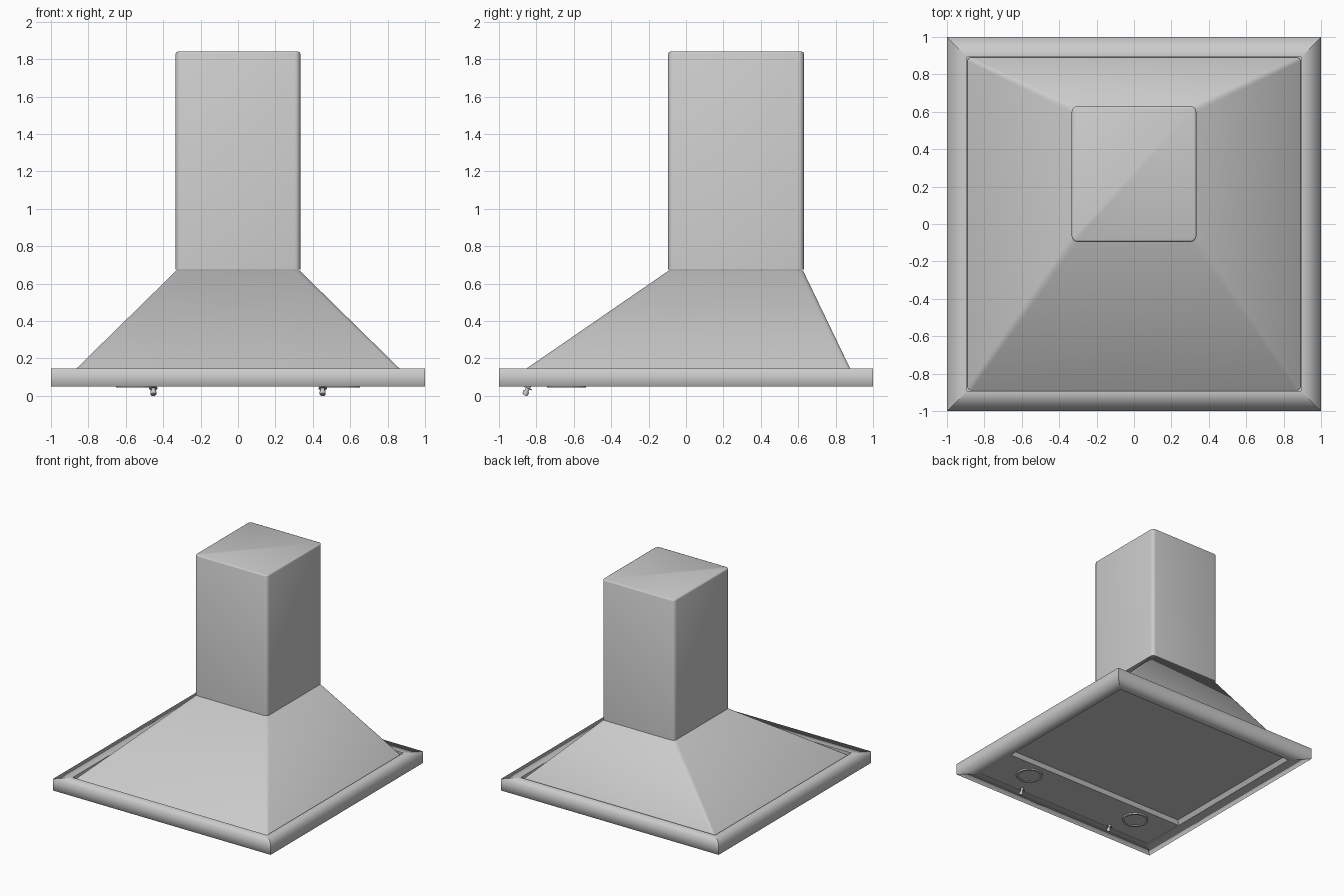
import bpy, bmesh, math
from mathutils import Matrix

cube = bpy.data.objects.get("Cube")
if cube:
    bpy.data.objects.remove(cube, do_unlink=True)

# One brushed-metal grey for everything
steel = bpy.data.materials.new("steel grey")
steel.use_nodes = True
steel.diffuse_color = (0.6, 0.6, 0.6, 1)
steel.node_tree.nodes["Principled BSDF"].inputs["Base Color"].default_value = (0.6, 0.6, 0.6, 1)


def finish(name, bm, angle=None):
    """Turn a bmesh into a smooth shaded object; angle limits the smoothing."""
    mesh = bpy.data.meshes.new(name)
    for f in bm.faces:
        f.smooth = True
    bm.to_mesh(mesh)
    bm.free()
    mesh.materials.append(steel)
    ob = bpy.data.objects.new(name, mesh)
    bpy.context.collection.objects.link(ob)
    if angle is not None:
        bpy.ops.object.select_all(action="DESELECT")
        ob.select_set(True)
        bpy.context.view_layer.objects.active = ob
        bpy.ops.object.shade_smooth_by_angle(angle=math.radians(angle))
    return ob


def rect(x, y0, y1, z, r=0.0, steps=4):
    """Counter-clockwise rectangle, with rounded corners when r > 0."""
    if r == 0:
        return [(x, y0, z), (x, y1, z), (-x, y1, z), (-x, y0, z)]
    pts = []
    corners = [(x - r, y0 + r), (x - r, y1 - r), (r - x, y1 - r), (r - x, y0 + r)]
    for i, (cx, cy) in enumerate(corners):
        for s in range(steps + 1):
            a = math.pi / 2 * (i - 1 + s / steps)
            pts.append((cx + r * math.cos(a), cy + r * math.sin(a), z))
    return pts


def loft(loops, ring=False, bottom=True, top=True, inside=False):
    """Skin a stack of loops; a ring joins the last loop to the first."""
    bm = bmesh.new()
    rows = [[bm.verts.new(p) for p in loop] for loop in loops]
    n = len(rows[0])
    pairs = list(zip(rows, rows[1:])) + ([(rows[-1], rows[0])] if ring else [])
    for a, b in pairs:
        for i in range(n):
            j = (i + 1) % n
            bm.faces.new((a[i], a[j], b[j], b[i]))
    if not ring:
        if bottom:
            bm.faces.new(rows[0][::-1])
        if top:
            bm.faces.new(rows[-1])
    if inside:
        bmesh.ops.reverse_faces(bm, faces=bm.faces)
    return bm


# Chimney with softened upright corners and top edge
back, front = 0.63, -0.095
finish("chimney", loft([
    rect(0.333, front, back, 0.675, 0.03),
    rect(0.333, front, back, 1.83, 0.03),
    rect(0.330, front + 0.003, back - 0.003, 1.837, 0.027),
    rect(0.323, front + 0.01, back - 0.01, 1.84, 0.02)]), 60)

# Sloping canopy between rim and chimney
finish("canopy", loft([
    rect(0.89, -0.89, 0.89, 0.12, 0.02),
    rect(0.328, front + 0.005, back - 0.005, 0.671, 0.03)]), 60)

# Square rim, soft over its outer edges but crisp at mitres and inside
bm = loft([rect(s, -s, s, z) for s, z in
           [(1, 0.05), (1, 0.145), (0.893, 0.145), (0.893, 0.1), (0.87, 0.1), (0.87, 0.05)]],
          ring=True)
for e in bm.edges:
    a, b = e.verts
    mitre = abs(abs(a.co.x) - abs(b.co.x)) > 0.001 or abs(a.co.z - b.co.z) > 0.001
    inner = max(abs(a.co.x), abs(b.co.x)) < 0.95
    e.smooth = not (mitre or inner)
finish("rim", bm)

# Recessed filter tray underneath
finish("filter_tray", loft([
    rect(0.872, -0.49, 0.872, 0.053),
    rect(0.85, -0.47, 0.85, 0.085)], bottom=False, inside=True), 20)

# Control strip at the front of the underside
finish("control_strip", loft([
    rect(0.872, -0.872, -0.49, 0.055),
    rect(0.872, -0.872, -0.49, 0.095)]), 30)


def circle(x, y, z, r, n=32):
    return [(x + r * math.cos(2 * math.pi * i / n),
             y + r * math.sin(2 * math.pi * i / n), z) for i in range(n)]


def add_cylinder(bm, radius, depth, matrix):
    bmesh.ops.create_cone(bm, cap_ends=True, segments=20, radius1=radius,
                          radius2=radius, depth=depth, matrix=matrix)


for side, s in (("left", 1), ("right", -1)):
    # Lamp: raised bezel around a slightly set-back lens
    x, y = s * 0.548, -0.64
    finish(side + "_lamp_bezel", loft([
        circle(x, y, z, r) for r, z in
        [(0.104, 0.044), (0.105, 0.058), (0.086, 0.058), (0.088, 0.044)]], ring=True), 35)
    finish(side + "_lamp_lens", loft([circle(x, y, 0.05, 0.088),
                                      circle(x, y, 0.058, 0.088)]), 35)

    # Knob: tilted stem with a collar and a rounded grip
    bm = bmesh.new()
    tilt = Matrix.Translation((s * 0.453, -0.85, 0.03)) @ Matrix.Rotation(math.radians(-25), 4, "X")
    add_cylinder(bm, 0.011, 0.06, tilt)
    add_cylinder(bm, 0.022, 0.006, tilt @ Matrix.Translation((0, 0, 0.012)))
    add_cylinder(bm, 0.016, 0.018, tilt @ Matrix.Translation((0, 0, -0.016)))
    for v in bm.verts:
        v.co.z = max(v.co.z, 0)
    finish(side + "_knob", bm, 35)
